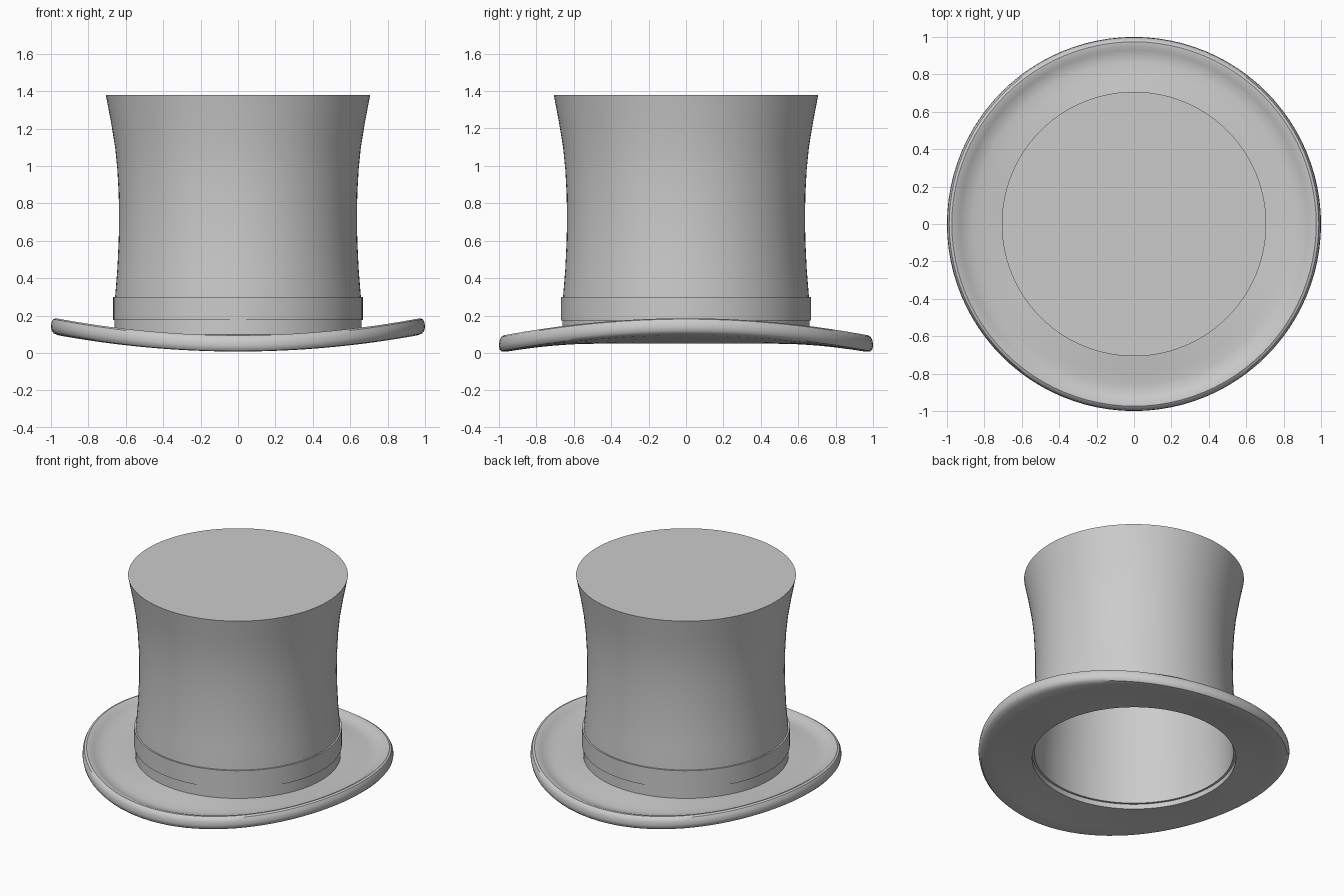
import bpy, bmesh
from math import sin, cos, pi, radians

if "Cube" in bpy.data.objects:
    bpy.data.objects.remove(bpy.data.objects["Cube"])

SEG = 96


def lathe(name, profile, closed=True, warp=None):
    """Spin an (r, z) profile round z; radius 0 makes a pole."""
    bm = bmesh.new()
    rings = []
    for r, z in profile:
        if r == 0:
            rings.append([bm.verts.new((0, 0, z))] * SEG)
            continue
        ring = []
        for i in range(SEG):
            a = 2 * pi * i / SEG
            dz = warp(r, a) if warp else 0
            ring.append(bm.verts.new((r * cos(a), r * sin(a), z + dz)))
        rings.append(ring)
    pairs = list(zip(rings, rings[1:]))
    if closed:
        pairs.append((rings[-1], rings[0]))
    for lo, hi in pairs:
        for i in range(SEG):
            j = (i + 1) % SEG
            corners = list(dict.fromkeys((lo[i], lo[j], hi[j], hi[i])))
            bm.faces.new(corners)
    bmesh.ops.recalc_face_normals(bm, faces=bm.faces)
    me = bpy.data.meshes.new(name)
    bm.to_mesh(me)
    bm.free()
    ob = bpy.data.objects.new(name, me)
    bpy.context.collection.objects.link(ob)
    bpy.ops.object.select_all(action='DESELECT')
    ob.select_set(True)
    bpy.context.view_layer.objects.active = ob
    bpy.ops.object.shade_smooth_by_angle(angle=radians(35))
    return ob


# Brim: rolled edge, sides curl up while front and back dip
def brim_warp(r, a):
    t = max(0, (r - 0.655) / 0.345)
    return 0.05 * t ** 1.15 * cos(2 * a)


brim = [(0.655, 0.05), (0.74, 0.05), (0.82, 0.05), (0.9, 0.05), (0.96, 0.051),
        (0.985, 0.057), (0.996, 0.07), (1.0, 0.09), (0.997, 0.115),
        (0.988, 0.133), (0.974, 0.14), (0.955, 0.136), (0.93, 0.122),
        (0.9, 0.108), (0.86, 0.101), (0.8, 0.1), (0.72, 0.1), (0.655, 0.1)]
lathe("brim", brim, warp=brim_warp)

# Crown: waisted, flared, hollow tube with a flat closed top
wall = [(0.660, 0.085), (0.660, 0.2), (0.657, 0.3), (0.645, 0.45), (0.638, 0.6),
        (0.636, 0.72), (0.638, 0.85), (0.645, 0.98), (0.657, 1.1),
        (0.680, 1.24), (0.707, 1.38)]
inner = [(r - 0.02, min(z, 1.36)) for r, z in reversed(wall)]
crown = [(0, 1.38)] + wall[::-1] + inner[::-1] + [(0, 1.36)]
lathe("crown", crown, closed=False)

# Hat band round the base of the crown
lathe("hat_band", [(0.65, 0.175), (0.668, 0.175), (0.668, 0.30), (0.65, 0.30)])
